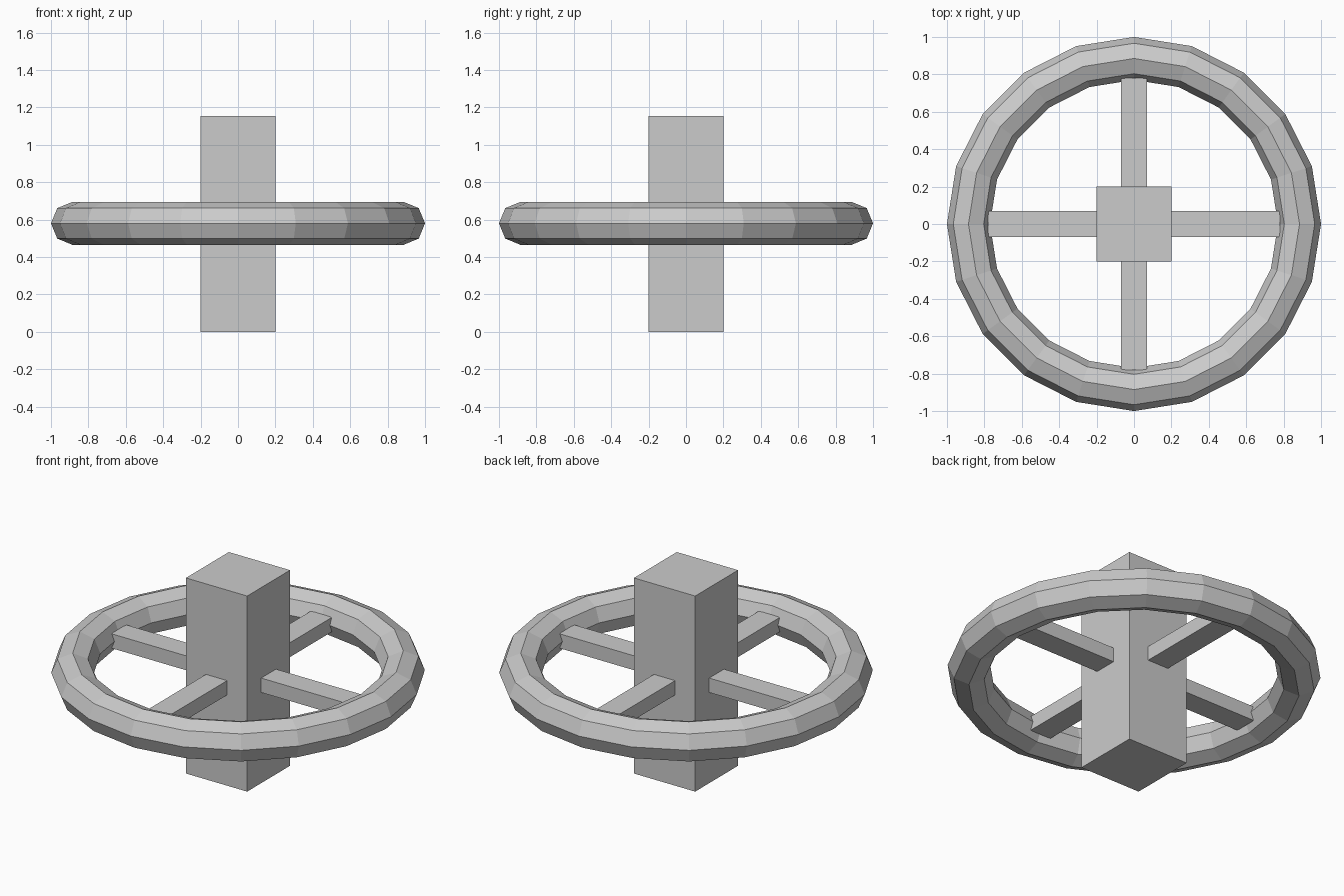
import bpy

if "Cube" in bpy.data.objects:
    bpy.data.objects.remove(bpy.data.objects["Cube"])

MID = 0.578  # height of the ring and spokes

grey = bpy.data.materials.new("plain_grey")
grey.diffuse_color = (0.6, 0.6, 0.6, 1)
grey.use_nodes = True
grey.node_tree.nodes["Principled BSDF"].inputs["Base Color"].default_value = grey.diffuse_color


def finish(name):
    obj = bpy.context.object
    obj.name = name
    obj.data.materials.clear()
    obj.data.materials.append(grey)
    return obj


def box(name, size, center):
    bpy.ops.mesh.primitive_cube_add(size=1, location=center)
    obj = finish(name)
    obj.scale = size
    bpy.ops.object.transform_apply(location=False, rotation=False, scale=True)
    return obj


# Square post standing on the ground
box("post", (0.4, 0.4, 1.155), (0, 0, 0.5775))

# Low-poly ring: 20 segments, 8-sided section
bpy.ops.mesh.primitive_torus_add(
    major_segments=20, minor_segments=8,
    major_radius=0.885, minor_radius=0.115, location=(0, 0, MID + 0.002))
finish("ring")

# Four flat spokes from post to ring
INNER, OUTER = 0.19, 0.78
length, mid = OUTER - INNER, (OUTER + INNER) / 2
for side, sign in (("positive", 1), ("negative", -1)):
    box("spoke_x_" + side, (length, 0.138, 0.085), (sign * mid, 0, MID))
    box("spoke_y_" + side, (0.138, length, 0.085), (0, sign * mid, MID))
